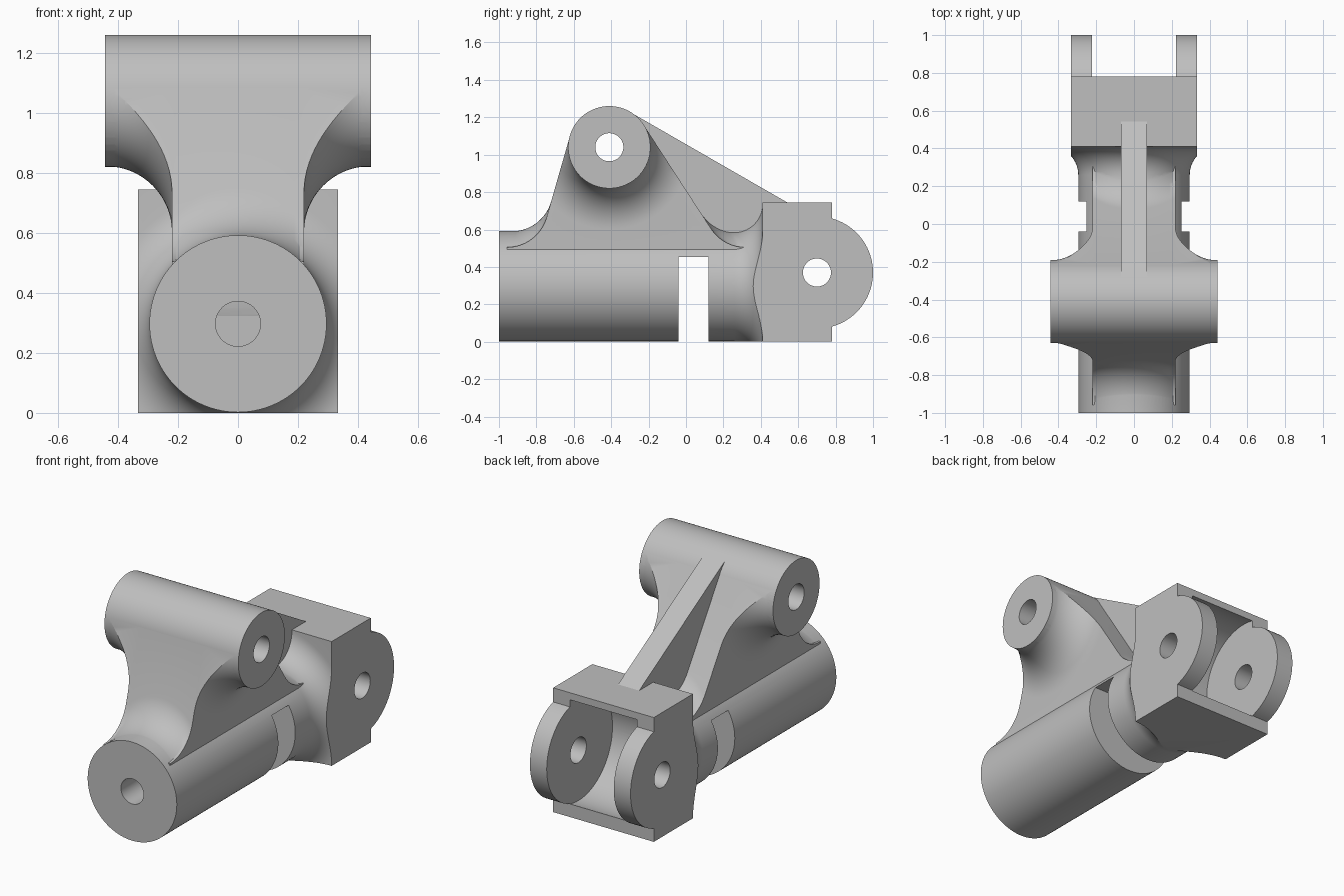
import bpy, bmesh, math
from math import sin, cos, tan, pi, radians, sqrt

if "Cube" in bpy.data.objects:
    bpy.data.objects.remove(bpy.data.objects["Cube"], do_unlink=True)

grey = bpy.data.materials.new("cast grey")
grey.use_nodes = True
grey.diffuse_color = (0.52, 0.52, 0.52, 1)
grey.node_tree.nodes["Principled BSDF"].inputs["Base Color"].default_value = grey.diffuse_color


def loft(name, rings):
    """Skin a closed solid through rings of equal point count."""
    bm = bmesh.new()
    loops = [[bm.verts.new(p) for p in ring] for ring in rings]
    n = len(loops[0])
    for a, b in zip(loops, loops[1:]):
        for i in range(n):
            j = (i + 1) % n
            bm.faces.new((a[i], a[j], b[j], b[i]))
    bm.faces.new(loops[0])
    bm.faces.new(loops[-1])
    bmesh.ops.recalc_face_normals(bm, faces=bm.faces)
    mesh = bpy.data.meshes.new(name)
    bm.to_mesh(mesh)
    bm.free()
    mesh.materials.append(grey)
    obj = bpy.data.objects.new(name, mesh)
    bpy.context.collection.objects.link(obj)
    return obj


def prism(name, pts, x0, x1):
    return loft(name, [[(x, y, z) for y, z in pts] for x in (x0, x1)])


def circle(cy, cz, r, n=96):
    return [(cy + r * cos(2 * pi * i / n), cz + r * sin(2 * pi * i / n)) for i in range(n)]


def box(name, x, y0, y1, z0, z1):
    return prism(name, [(y0, z0), (y1, z0), (y1, z1), (y0, z1)], -x, x)


def lathe_y(name, profile, cz):
    return loft(name, [[(a, y, b) for a, b in circle(0, cz, r)] for y, r in profile])


def combine(target, tool, operation):
    mod = target.modifiers.new(operation, 'BOOLEAN')
    mod.operation = operation
    mod.solver = 'EXACT'
    mod.object = tool
    bpy.context.view_layer.update()
    result = bpy.data.meshes.new_from_object(
        target.evaluated_get(bpy.context.evaluated_depsgraph_get()))
    target.modifiers.clear()
    target.data = result
    bpy.data.objects.remove(tool, do_unlink=True)


SHAFT_Z, SHAFT_R = 0.297, 0.295
TUBE_Y, TUBE_Z, TUBE_R = -0.41, 1.04, 0.22
PIN_Y, PIN_Z, HOLE_R = 0.70, 0.37, 0.075
FILLET = 0.22

# Shaft with a round flare into the fork block
flare = [(0.26 + 0.15 * sin(t), 0.445 - 0.15 * cos(t))
         for t in (pi / 2 * i / 14 for i in range(15))]
body = lathe_y("bracket_body", [(-1, SHAFT_R)] + flare + [(0.5, 0.445)], SHAFT_Z)

# Fork block and two rounded ears, trimmed to the block's outline
combine(body, box("fork_block", 0.5, 0.41, 0.78, -0.1, 0.9), 'UNION')
for side in (-1, 1):
    combine(body, prism("ear", circle(PIN_Y, PIN_Z, 0.3), side * 0.22, side * 0.4), 'UNION')
combine(body, box("trim", 0.333, -1.2, 1.2, 0, 0.744), 'INTERSECT')


# Arm: tapered web whose feet blend into the shaft
def arm_side(s, angle, h):
    a = radians(angle)
    r = TUBE_R - 0.001
    ty, tz = TUBE_Y + s * r * cos(a), TUBE_Z + r * sin(a)
    foot = ty + s * (tz - h) * tan(a) + s * FILLET / tan((pi / 2 + a) / 2)
    pts = [(ty, tz)]
    for i in range(17):
        t = a + (pi / 2 - a) * i / 16
        pts.append((foot - s * FILLET * cos(t), h + FILLET - FILLET * sin(t)))
    return pts + [(foot, h - 0.05)]


rings = []
for i in range(-12, 13):
    x = 0.225 * i / 12
    h = SHAFT_Z + sqrt(SHAFT_R ** 2 - x * x) - 0.002
    outline = arm_side(-1, 16, h) + arm_side(1, 33, h)[::-1]
    x = x * 2 if abs(i) == 12 else x
    rings.append([(x, y, z) for y, z in outline])
arm = loft("arm", rings)

# Spindle that trims the arm's sides and flares them out to the cross tube
half = []
for i in range(17):
    t = pi / 2 * i / 16
    half.append((0.44 - FILLET * cos(t), 0.438 - FILLET * sin(t)))
stations = [(-x, r) for x, r in half[::-1]] + [(-0.22, 1.4), (0.22, 1.4)] + half
spindle = loft("spindle", [[(x, y, z) for y, z in circle(TUBE_Y, TUBE_Z, r)]
                           for x, r in stations])
combine(arm, spindle, 'INTERSECT')
combine(body, arm, 'UNION')

# Cross tube and stiffening rib
combine(body, prism("cross_tube", circle(TUBE_Y, TUBE_Z, TUBE_R), -0.443, 0.443), 'UNION')
rib = [(-0.301, 1.229), (0.56, 0.734), (0.43, 0.6), (0.2, 0.5), (-0.4, 1.0)]
combine(body, prism("rib", rib, -0.07, 0.07), 'UNION')

# Openings: fork cavity, shaft slot, shaft bore, tube bore and pin holes
combine(body, prism("fork_cavity", circle(PIN_Y, 0.39, 0.322), -0.222, 0.222), 'DIFFERENCE')
combine(body, box("slot", 0.6, -0.04, 0.12, -0.2, 0.452), 'DIFFERENCE')
combine(body, lathe_y("bore", [(-1.1, HOLE_R), (0.385, HOLE_R)], SHAFT_Z), 'DIFFERENCE')
for y, z in ((TUBE_Y, TUBE_Z), (PIN_Y, PIN_Z)):
    combine(body, prism("pin_hole", circle(y, z, HOLE_R, 64), -0.6, 0.6), 'DIFFERENCE')

# Smooth curved faces, crisp edges
bpy.ops.object.select_all(action='DESELECT')
body.select_set(True)
bpy.context.view_layer.objects.active = body
bpy.ops.object.shade_smooth_by_angle(angle=radians(25))
